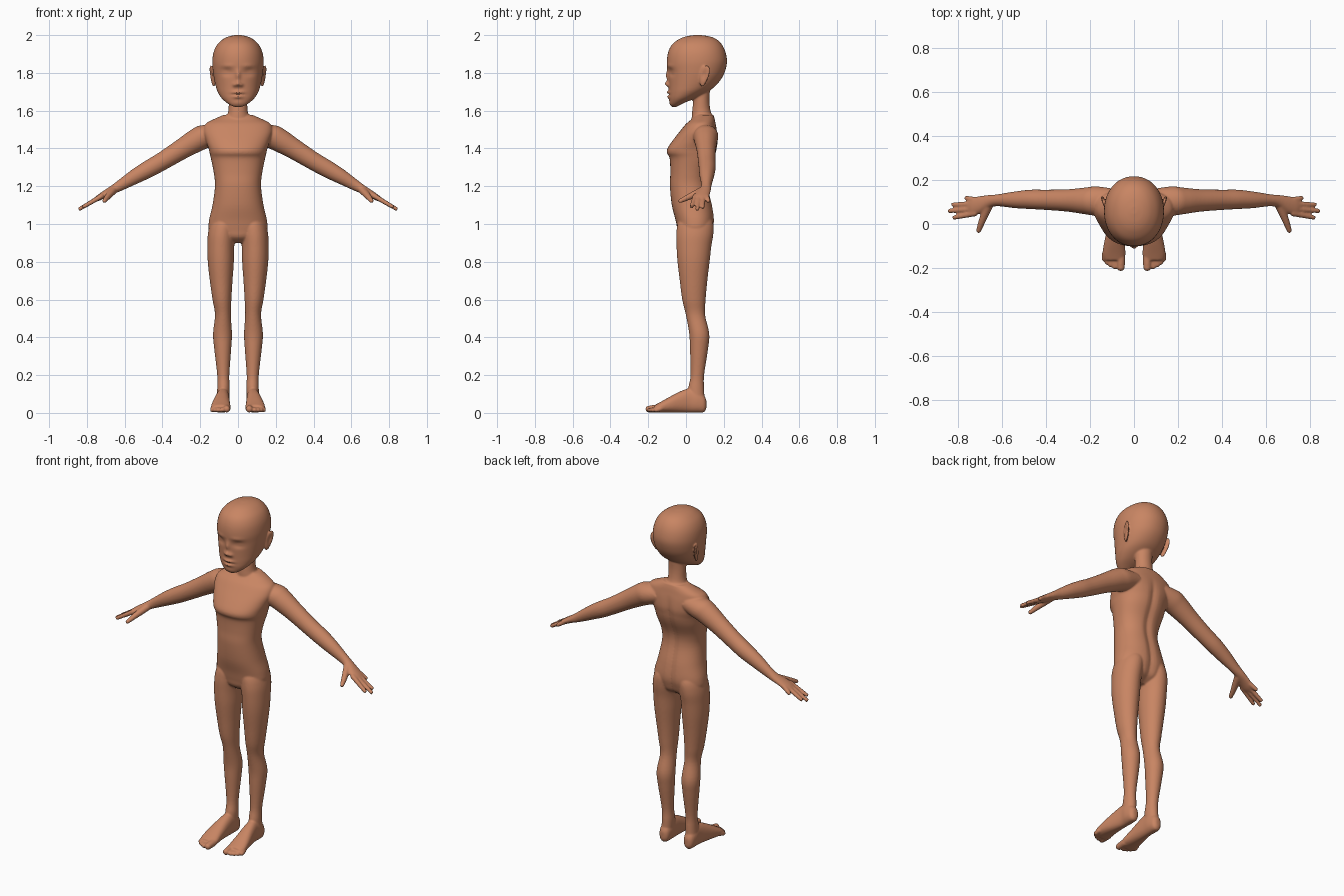
import bpy, bmesh, math
from mathutils import Vector

X, Y, Z = Vector((1, 0, 0)), Vector((0, 1, 0)), Vector((0, 0, 1))
bm = bmesh.new()


def loft(rows, u, v, seg=40, sub=5, power=2.0):
    """Closed smooth tube through rows (x, y, z, radius_u, radius_v)."""
    dense = []
    for i in range(len(rows) - 1):
        a, b = rows[max(i - 1, 0)], rows[i]
        c, d = rows[i + 1], rows[min(i + 2, len(rows) - 1)]
        for k in range(sub):
            t = k / sub
            dense.append([0.5 * (2*q + (r - p)*t + (2*p - 5*q + 4*r - s)*t*t + (3*q - p - 3*r + s)*t**3)
                          for p, q, r, s in zip(a, b, c, d)])
    dense.append(rows[-1])
    rings = []
    for x, y, z, ru, rv in dense:
        ring = []
        for k in range(seg):
            w = 2 * math.pi * k / seg
            c, s = math.cos(w), math.sin(w)
            c = math.copysign(abs(c) ** (2 / power), c)
            s = math.copysign(abs(s) ** (2 / power), s)
            ring.append(bm.verts.new(Vector((x, y, z)) + u * ru * c + v * rv * s))
        rings.append(ring)
    for a, b in zip(rings, rings[1:]):
        for k in range(seg):
            bm.faces.new((a[k], a[k - 1], b[k - 1], b[k]))
    bm.faces.new(rings[0])
    bm.faces.new(rings[-1][::-1])
    return [vert for ring in rings for vert in ring]


def stack(rows, **kw):
    """Horizontal sections (z, half width, y front, y back)."""
    return loft([(0, (f + b) / 2, z, h, (b - f) / 2) for z, h, f, b in rows], X, Y, **kw)


def bone(p, q, r0, r1):
    """Round-ended tapered capsule."""
    p, q = Vector(p), Vector(q)
    d = (q - p).normalized()
    u = d.orthogonal().normalized()
    rows = []
    for c, r, angles in ((p, r0, (-85, -60, -30, 0)), (q, r1, (0, 30, 60, 85))):
        for a in angles:
            a = math.radians(a)
            rows.append((*(c + d * r * math.sin(a)), r * math.cos(a), r * math.cos(a)))
    loft(rows, u, d.cross(u), seg=16, sub=2)


def bump(co, x, z, sx, sz):
    return math.exp(-((abs(co.x) - x) / sx) ** 2 - ((co.z - z) / sz) ** 2)


# torso
torso = stack([
    (0.90, .05, .0, .08), (0.93, .11, -.035, .125), (0.97, .152, -.045, .142), (1.02, .153, -.055, .15),
    (1.10, .135, -.075, .14), (1.20, .122, -.085, .117), (1.27, .128, -.083, .12), (1.345, .143, -.086, .15),
    (1.375, .150, -.10, .16), (1.40, .156, -.098, .165), (1.44, .170, -.072, .17), (1.49, .183, -.033, .165),
    (1.53, .172, -.0, .157), (1.555, .128, .03, .152), (1.578, .075, .05, .145)], seg=64, power=2.25)
for vert in torso:
    c = vert.co
    if c.y > .06:  # spine groove
        c.y -= .010 * math.exp(-(c.x / .02) ** 2) * min(1, max(0, (1.52 - c.z) / .1))

# neck
stack([(1.50, .075, .03, .155), (1.56, .062, .03, .145), (1.60, .051, .033, .13),
       (1.66, .049, .038, .124), (1.74, .05, .03, .13)])

# head with sculpted face
head = stack([
    (1.620, .018, -.075, -.05), (1.630, .042, -.082, -.03), (1.648, .068, -.086, .01), (1.67, .09, -.089, .06),
    (1.70, .108, -.090, .115), (1.73, .118, -.091, .155), (1.77, .127, -.093, .188), (1.81, .133, -.096, .207),
    (1.86, .136, -.101, .217), (1.91, .129, -.094, .209), (1.95, .110, -.074, .190), (1.978, .080, -.038, .162),
    (1.993, .049, .0, .125), (2.0, .015, .045, .08)], seg=160, sub=12, power=2.1)
FACE = [(.058, 1.803, .028, .017, -.013), (.062, 1.803, .022, .008, .008),   # sockets, eyes
        (.062, 1.803, .024, .0035, -.003), (.055, 1.838, .035, .010, .004),  # lid line, brow
        (0, 1.785, .012, .030, .013), (0, 1.742, .014, .013, .022),          # nose bridge, tip
        (.019, 1.736, .009, .009, .011),                                     # nose wings
        (0, 1.697, .030, .007, .013), (0, 1.673, .024, .008, .012),          # lips
        (0, 1.685, .034, .004, -.005), (0, 1.642, .025, .012, .004)]         # mouth line, chin
for vert in head:
    c = vert.co.copy()
    if c.y < 0.02:
        vert.co.y -= sum(amt * bump(c, x, z, sx, sz) for x, z, sx, sz, amt in FACE)

ARM_UP = Vector((.515, 0, .857))
for s in (-1, 1):
    # ears: hollowed discs tilted backwards
    ear = bmesh.ops.create_uvsphere(bm, u_segments=40, v_segments=30, radius=1)["verts"]
    for vert in ear:
        x, y, z = vert.co
        if x > 0:
            x -= .9 * math.exp(-((y + .1) ** 2 + (z - .15) ** 2) / .2)
        y *= .8 + .2 * z
        vert.co = (s * (.136 + .010 * x + .008 * z + .008 * y), .097 + .031 * y + .012 * z, 1.783 + .058 * z)

    # arms and palms
    arm = [(.09, .105, 1.485, .055, .05), (.17, .105, 1.466, .066, .064), (.22, .105, 1.443, .061, .062),
           (.30, .107, 1.395, .051, .054), (.40, .110, 1.333, .046, .048), (.47, .112, 1.293, .044, .046),
           (.54, .110, 1.254, .038, .040), (.62, .108, 1.206, .027, .029), (.66, .102, 1.183, .030, .023),
           (.70, .088, 1.161, .039, .019), (.735, .080, 1.140, .042, .016), (.755, .080, 1.128, .036, .011)]
    loft([(s * x, y, z, a, b) for x, y, z, a, b in arm], Y, Vector((s * ARM_UP.x, 0, ARM_UP.z)))

    # fingers and thumb
    for y0, x1, y1, z1 in ((.048, .815, .030, 1.093), (.069, .836, .060, 1.081),
                           (.091, .820, .088, 1.090), (.110, .762, .118, 1.122)):
        bone((s * .725, y0, 1.146), (s * x1, y1, z1), .0135, .0105)
    bone((s * .662, .085, 1.176), (s * .692, .012, 1.142), .021, .016)
    bone((s * .692, .012, 1.142), (s * .707, -.030, 1.122), .016, .0115)

    # legs
    leg = [(.07, .055, 1.06, .04, .06), (.076, .051, 1.01, .068, .092), (.086, .047, .95, .073, .098),
           (.091, .042, .88, .071, .092), (.091, .040, .80, .069, .085), (.089, .040, .70, .060, .073),
           (.085, .042, .60, .050, .062), (.080, .050, .52, .042, .051), (.082, .070, .42, .050, .053),
           (.081, .069, .34, .045, .048), (.078, .060, .20, .032, .036), (.077, .054, .13, .033, .042),
           (.080, .055, .06, .032, .044)]
    loft([(s * x, y, z, a, b) for x, y, z, a, b in leg], X, Y)

    # feet
    foot = [(.080, .108, .045, .012, .022), (.080, .095, .048, .028, .044), (.080, .060, .060, .035, .058),
            (.080, .020, .066, .035, .064), (.084, -.030, .058, .040, .056), (.089, -.085, .044, .047, .042),
            (.091, -.135, .030, .052, .028), (.090, -.165, .022, .046, .020)]
    loft([(s * x, y, z, a, b) for x, y, z, a, b in foot], X, Z, power=2.3)

    # toes
    bone((s * .060, -.150, .024), (s * .060, -.197, .020), .021, .018)
    for x, y in ((.088, -.194), (.106, -.185), (.122, -.174), (.136, -.158)):
        bone((s * (x - .004), -.135, .022), (s * x, y, .015), .014, .012)

for vert in bm.verts:  # flat soles
    vert.co.z = max(vert.co.z, 0.0)
bmesh.ops.recalc_face_normals(bm, faces=bm.faces)

mesh = bpy.data.meshes.new("body")
bm.to_mesh(mesh)
bm.free()
body = bpy.data.objects.new("body", mesh)
bpy.context.collection.objects.link(body)

skin = bpy.data.materials.new("warm skin")
skin.diffuse_color = (0.58, 0.235, 0.125, 1)
mesh.materials.append(skin)

# fuse the parts into one smooth skin
fuse = body.modifiers.new("fuse", 'REMESH')
fuse.mode = 'VOXEL'
fuse.voxel_size = 0.005
fuse.use_smooth_shade = True
soften = body.modifiers.new("soften", 'SMOOTH')
soften.factor = 0.5
soften.iterations = 5
